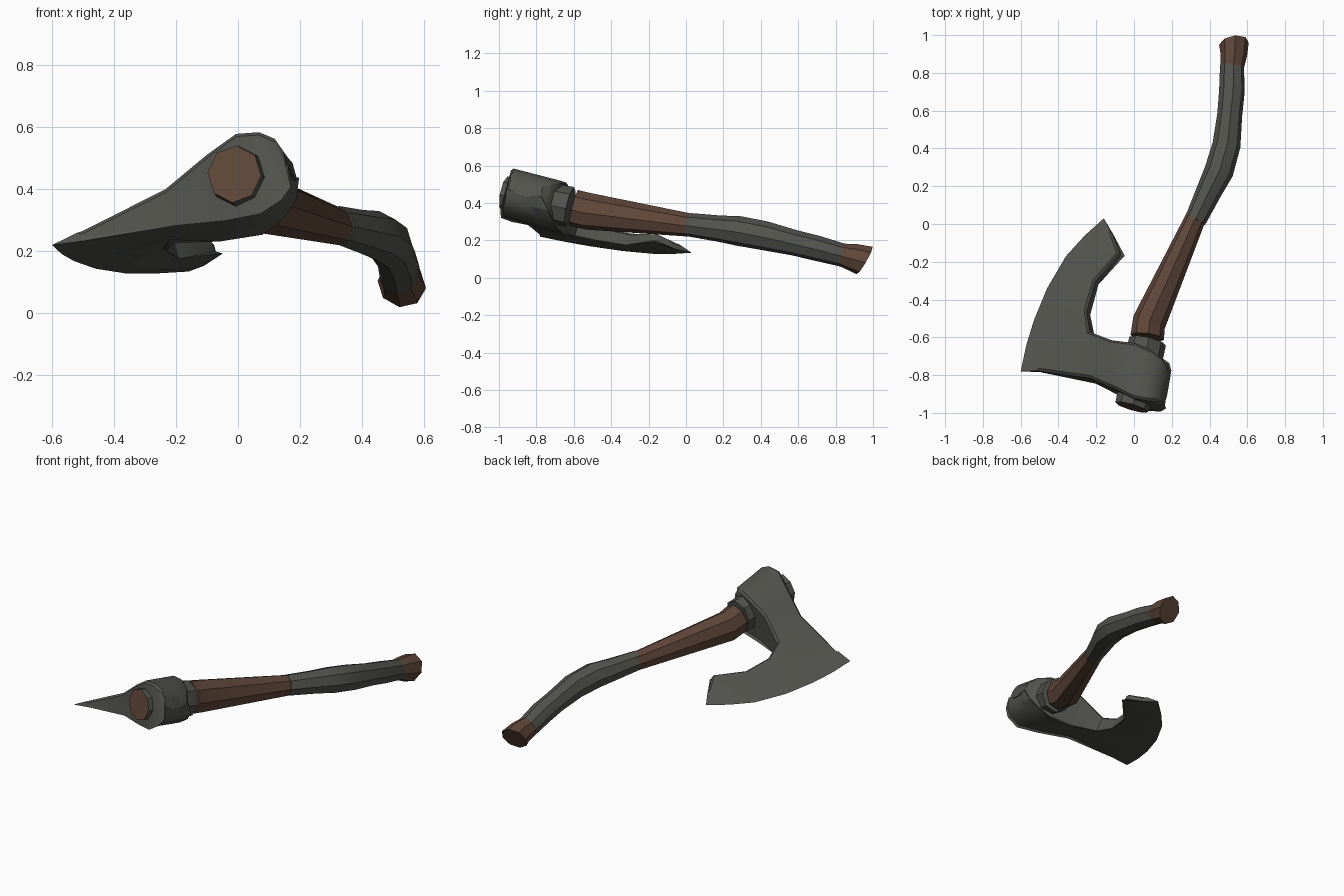
import bpy, bmesh, math
from mathutils import Vector

cube = bpy.data.objects.get("Cube")
if cube:
    bpy.data.objects.remove(cube)

# The whole axe lies in one tilted plane; thickness runs along its normal
NORMAL = Vector((-0.28, 0.25, 0.927)).normalized()


def on_plane(x, y, t=0.0):
    return Vector((x, y, 0.41 + 0.302 * (x - 0.03) - 0.27 * (y + 0.78))) + NORMAL * t


def make_material(name, rgb):
    mat = bpy.data.materials.new(name)
    mat.use_nodes = True
    mat.diffuse_color = (*rgb, 1)
    mat.node_tree.nodes["Principled BSDF"].inputs["Base Color"].default_value = (*rgb, 1)
    return mat


STEEL = make_material("dark grey", (0.085, 0.086, 0.075))
WOOD = make_material("wood brown", (0.115, 0.062, 0.041))


def finish(name, bm, mats, angle):
    bmesh.ops.recalc_face_normals(bm, faces=bm.faces)
    mesh = bpy.data.meshes.new(name)
    bm.to_mesh(mesh)
    bm.free()
    obj = bpy.data.objects.new(name, mesh)
    bpy.context.collection.objects.link(obj)
    for m in mats:
        mesh.materials.append(m)
    bpy.ops.object.select_all(action="DESELECT")
    obj.select_set(True)
    bpy.context.view_layer.objects.active = obj
    bpy.ops.object.shade_smooth_by_angle(angle=math.radians(angle))
    return obj


def tube(name, stations, mats, sides=8, end_lean=0.0):
    """Loft rings of (x, y, in-plane radius, normal radius) along the plane."""
    bm = bmesh.new()
    centres = [on_plane(x, y) for x, y, _, _ in stations]
    rings = []
    for i, (_, _, a, b) in enumerate(stations):
        ahead = centres[min(i + 1, len(centres) - 1)] - centres[max(i - 1, 0)]
        ahead.normalize()
        side = ahead.cross(NORMAL).normalized()
        lean = end_lean if i == len(stations) - 1 else 0
        ring = []
        for k in range(sides):
            ang = math.tau * (k + 0.5) / sides
            c, s = math.cos(ang), math.sin(ang)
            ring.append(bm.verts.new(centres[i] + side * a * c + NORMAL * b * s
                                     + ahead * lean * (c + s)))
        rings.append(ring)
    for r, q in zip(rings, rings[1:]):
        for k in range(sides):
            n = (k + 1) % sides
            bm.faces.new((r[k], r[n], q[n], q[k]))
    bm.faces.new(rings[0])
    bm.faces.new(rings[-1])
    return finish(name, bm, mats, 40)


# Handle parts
tube("handle_shaft", [(0.07, -0.6, 0.088, 0.1), (0.08, -0.52, 0.088, 0.1),
                      (0.33, 0.04, 0.053, 0.062)], [WOOD])
tube("handle_grip", [(0.325, 0.02, 0.056, 0.064), (0.4, 0.18, 0.068, 0.071),
                     (0.45, 0.28, 0.077, 0.08), (0.49, 0.42, 0.074, 0.079),
                     (0.507, 0.58, 0.066, 0.069), (0.518, 0.7, 0.068, 0.068),
                     (0.519, 0.84, 0.064, 0.062)], [STEEL])
tube("handle_butt", [(0.519, 0.83, 0.063, 0.061), (0.528, 0.9, 0.071, 0.076),
                     (0.529, 0.955, 0.078, 0.083)], [WOOD], end_lean=0.018)

# Socket sleeve through the eye, with the wood showing at its front end
sleeve = tube("eye_sleeve", [(-0.012, -0.97, 0.09, 0.094), (0.02, -0.86, 0.1, 0.105),
                             (0.072, -0.62, 0.098, 0.11)], [STEEL, WOOD])
min(sleeve.data.polygons, key=lambda f: f.center.y).material_index = 1

# Axe head: blade columns run heel to toe as (cutting edge, bevel line, inner rim)
BLADE = [
    ((-0.6, -0.78), (-0.5, -0.78), (-0.22, -0.828)),
    ((-0.57, -0.64), (-0.475, -0.645), (-0.22, -0.745)),
    ((-0.53, -0.51), (-0.43, -0.5), (-0.22, -0.66)),
    ((-0.46, -0.34), (-0.365, -0.33), (-0.225, -0.58)),
    ((-0.36, -0.17), (-0.28, -0.19), (-0.245, -0.47)),
    ((-0.26, -0.06), (-0.195, -0.1), (-0.2, -0.31)),
    ((-0.16, 0.03), (-0.115, -0.05), (-0.07, -0.16)),
]
RIM_T = [0.058, 0.06, 0.058, 0.046, 0.034, 0.03, 0.026]
# Eye rows from cheek to poll: front point, back point, half thickness
EYE = [
    ((-0.07, -0.9), (-0.09, -0.64), 0.11),
    ((0.03, -0.952), (0.04, -0.662), 0.135),
    ((0.1, -0.962), (0.11, -0.69), 0.115),
    ((0.14, -0.957), (0.163, -0.73), 0.08),
    ((0.155, -0.945), (0.185, -0.775), 0.03),
]
SPAN = 4  # columns that carry on from the blade into the eye


def head_grid(sign):
    """Rows of points for one cheek of the head."""
    rows = [[on_plane(*c[0]) for c in BLADE],
            [on_plane(*c[1], sign * 0.018) for c in BLADE],
            [on_plane(*c[2], sign * t) for c, t in zip(BLADE, RIM_T)]]
    for f, b, t in EYE:
        f, b = Vector(f), Vector(b)
        rows.append([on_plane(*f.lerp(b, j / (SPAN - 1)), sign * t) for j in range(SPAN)])
    return rows


bm = bmesh.new()
cheeks = []
for sign in (1, -1):
    grid = [[bm.verts.new(p) for p in row] for row in head_grid(sign)]
    for r, q in zip(grid, grid[1:]):
        for j in range(len(q) - 1):
            bm.faces.new((r[j], r[j + 1], q[j + 1], q[j]))
    cheeks.append(grid)

# Side walls joining both cheeks, following the outline round
upper, lower = [
    [row[0] for row in g] + g[-1][1:] + [row[-1] for row in g[-2:2:-1]]
    + g[2][SPAN - 1:] + [g[1][-1], g[0][-1]] for g in cheeks]
for i in range(len(upper) - 1):
    bm.faces.new((upper[i], upper[i + 1], lower[i + 1], lower[i]))
bmesh.ops.remove_doubles(bm, verts=bm.verts, dist=0.0005)

# Chamfer the rim where cheeks meet walls
rim = set(upper[1:-1]) | set(lower[1:-1])
edges = [e for e in bm.edges if e.is_valid and len(e.link_faces) == 2
         and all(v in rim for v in e.verts)
         and e.calc_face_angle(0) > math.radians(60)]
bmesh.ops.bevel(bm, geom=edges, offset=0.012, segments=1, affect="EDGES", clamp_overlap=True)
finish("axe_head", bm, [STEEL], 35)
